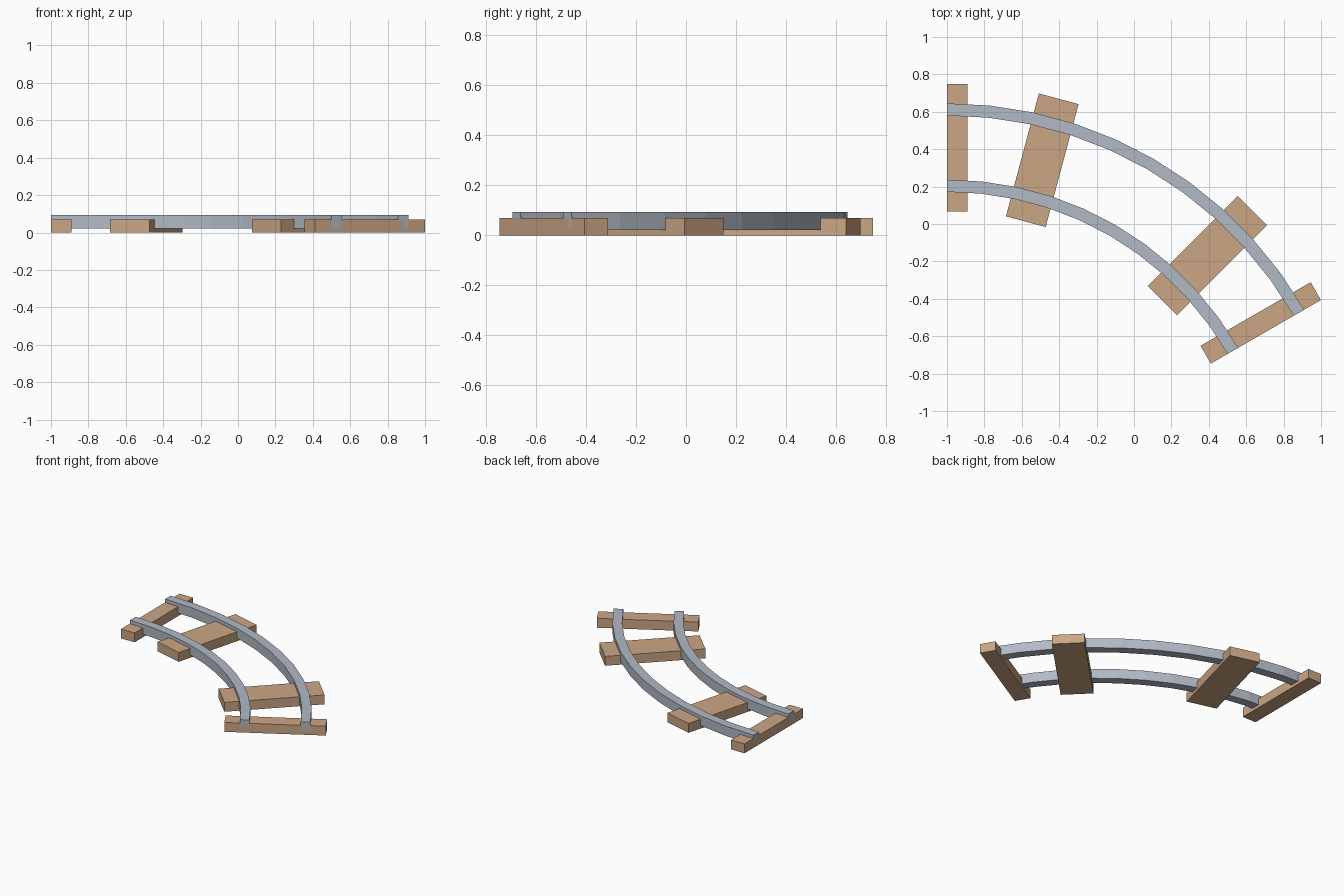
import bpy, bmesh
from math import sin, cos, radians

if "Cube" in bpy.data.objects:
    bpy.data.objects.remove(bpy.data.objects["Cube"])

CX, CY = -1.0, -1.561          # centre of the curve
SWEEP, SEGS = 60, 10           # total turn and rail facets


def material(name, colour):
    m = bpy.data.materials.new(name)
    m.diffuse_color = colour
    m.use_nodes = True
    m.node_tree.nodes["Principled BSDF"].inputs["Base Color"].default_value = m.diffuse_color
    return m


wood = material("wood", (0.60, 0.38, 0.23, 1))
steel = material("steel", (0.44, 0.49, 0.56, 1))


def loft(name, rings, mat):
    """Join a row of four-point rings into a capped solid."""
    bm = bmesh.new()
    rows = [[bm.verts.new(p) for p in ring] for ring in rings]
    for a, b in zip(rows, rows[1:]):
        for i in range(4):
            j = (i + 1) % 4
            bm.faces.new((a[i], a[j], b[j], b[i]))
    bm.faces.new(rows[0])
    bm.faces.new(rows[-1])
    bmesh.ops.recalc_face_normals(bm, faces=bm.faces)
    me = bpy.data.meshes.new(name)
    bm.to_mesh(me)
    bm.free()
    me.materials.append(mat)
    ob = bpy.data.objects.new(name, me)
    bpy.context.collection.objects.link(ob)
    return ob


def on_curve(angle, radius, along, z):
    """Point at an angle clockwise from +y, shifted along the tangent."""
    a = radians(angle)
    return (CX + radius * sin(a) + along * cos(a),
            CY + radius * cos(a) - along * sin(a), z)


def rail(name, r0, r1, z0=0.022, z1=0.094):
    profile = [(r0, z0), (r1, z0), (r1, z1), (r0, z1)]
    loft(name, [[on_curve(SWEEP * i / SEGS, r, 0, z) for r, z in profile]
                for i in range(SEGS + 1)], steel)


def sleeper(name, angle, t0, t1, r0=1.629, r1=2.309, h=0.069):
    profile = [(r0, 0), (r1, 0), (r1, h), (r0, h)]
    loft(name, [[on_curve(angle, r, t, z) for r, z in profile]
                for t in (t0, t1)], wood)


# Curved rails
rail("inner_rail", 1.733, 1.798)
rail("outer_rail", 2.141, 2.206)

# Half-width sleepers at the ends, full-width between
sleeper("start_sleeper", 0, 0, 0.11)
sleeper("sleeper_a", 15, -0.11, 0.11)
sleeper("sleeper_b", 45, -0.11, 0.11)
sleeper("end_sleeper", 60, -0.11, 0)
